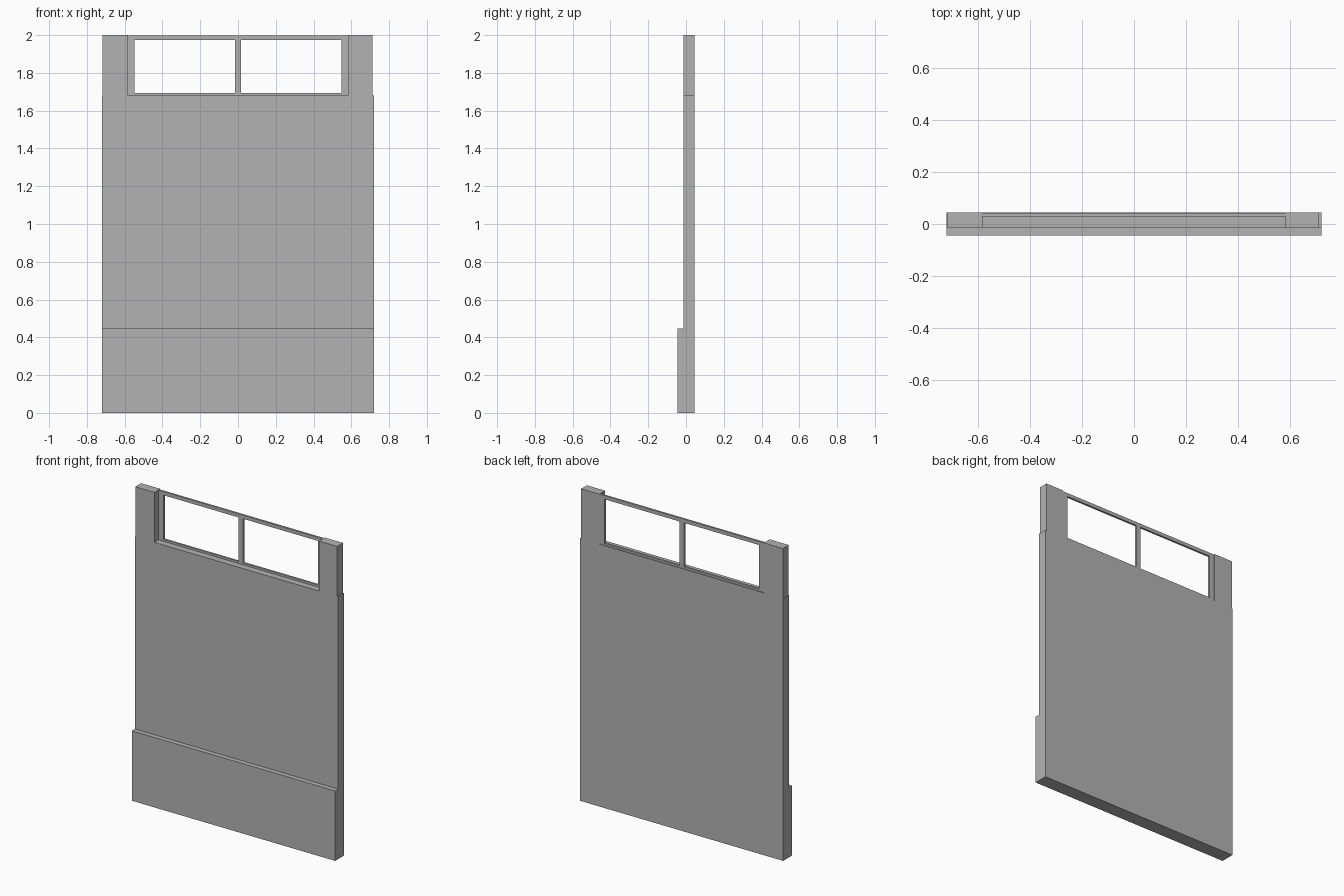
import bpy
import bmesh
from mathutils import Matrix, Vector

default = bpy.data.objects.get("Cube")
if default:
    bpy.data.objects.remove(default, do_unlink=True)

grey = bpy.data.materials.new("plain_grey")
grey.use_nodes = True
GREY = (0.45, 0.45, 0.45, 1)
grey.diffuse_color = GREY
grey.node_tree.nodes["Principled BSDF"].inputs["Base Color"].default_value = GREY

BACK, FACE, FRONT = 0.045, -0.014, -0.045
HALF, SILL, TOP = 0.72, 1.68, 2.0
OPENING = 0.583


def make_object(name, bm):
    bmesh.ops.recalc_face_normals(bm, faces=bm.faces)
    mesh = bpy.data.meshes.new(name)
    bm.to_mesh(mesh)
    bm.free()
    mesh.materials.append(grey)
    obj = bpy.data.objects.new(name, mesh)
    bpy.context.collection.objects.link(obj)


def add_box(bm, x, y, z):
    """Add a box spanning the given (low, high) ranges."""
    low, high = (Vector(c) for c in zip(x, y, z))
    matrix = Matrix.Translation((low + high) / 2) @ Matrix.Diagonal((*(high - low), 1))
    bmesh.ops.create_cube(bm, size=1, matrix=matrix)


# Wall panel with its thicker base, extruded from a side profile
profile = [(FRONT, 0), (BACK, 0), (BACK, SILL), (FACE, SILL), (FACE, 0.448), (FRONT, 0.448)]
bm = bmesh.new()
side = bm.faces.new([bm.verts.new((-HALF, y, z)) for y, z in profile])
grown = bmesh.ops.extrude_face_region(bm, geom=[side])["geom"]
bmesh.ops.translate(bm, vec=(2 * HALF, 0, 0),
                    verts=[v for v in grown if isinstance(v, bmesh.types.BMVert)])
make_object("wall_panel", bm)

# Upper piers either side of the window
for name, x in (("right_pier", (-HALF + 0.002, -OPENING)), ("left_pier", (OPENING, HALF - 0.008))):
    bm = bmesh.new()
    add_box(bm, x, (FACE, BACK), (SILL, TOP))
    make_object(name, bm)

# Window frame: a slab inset into two panes, opened right through
bm = bmesh.new()
FRAME_FRONT, FRAME_BACK = 0.028, 0.041
xs = (-OPENING, -0.547, -0.016, 0.016, 0.547, OPENING)
zs = (SILL, 1.693, 1.975, 1.998)
grid = [[bm.verts.new((x, FRAME_FRONT, z)) for x in xs] for z in zs]
for row in range(3):
    for col in range(5):
        if row == 1 and col in (1, 3):
            continue
        bm.faces.new((grid[row][col], grid[row][col + 1],
                      grid[row + 1][col + 1], grid[row + 1][col]))
grown = bmesh.ops.extrude_face_region(bm, geom=bm.faces[:])["geom"]
bmesh.ops.translate(bm, vec=(0, FRAME_BACK - FRAME_FRONT, 0),
                    verts=[v for v in grown if isinstance(v, bmesh.types.BMVert)])
make_object("window_frame", bm)
